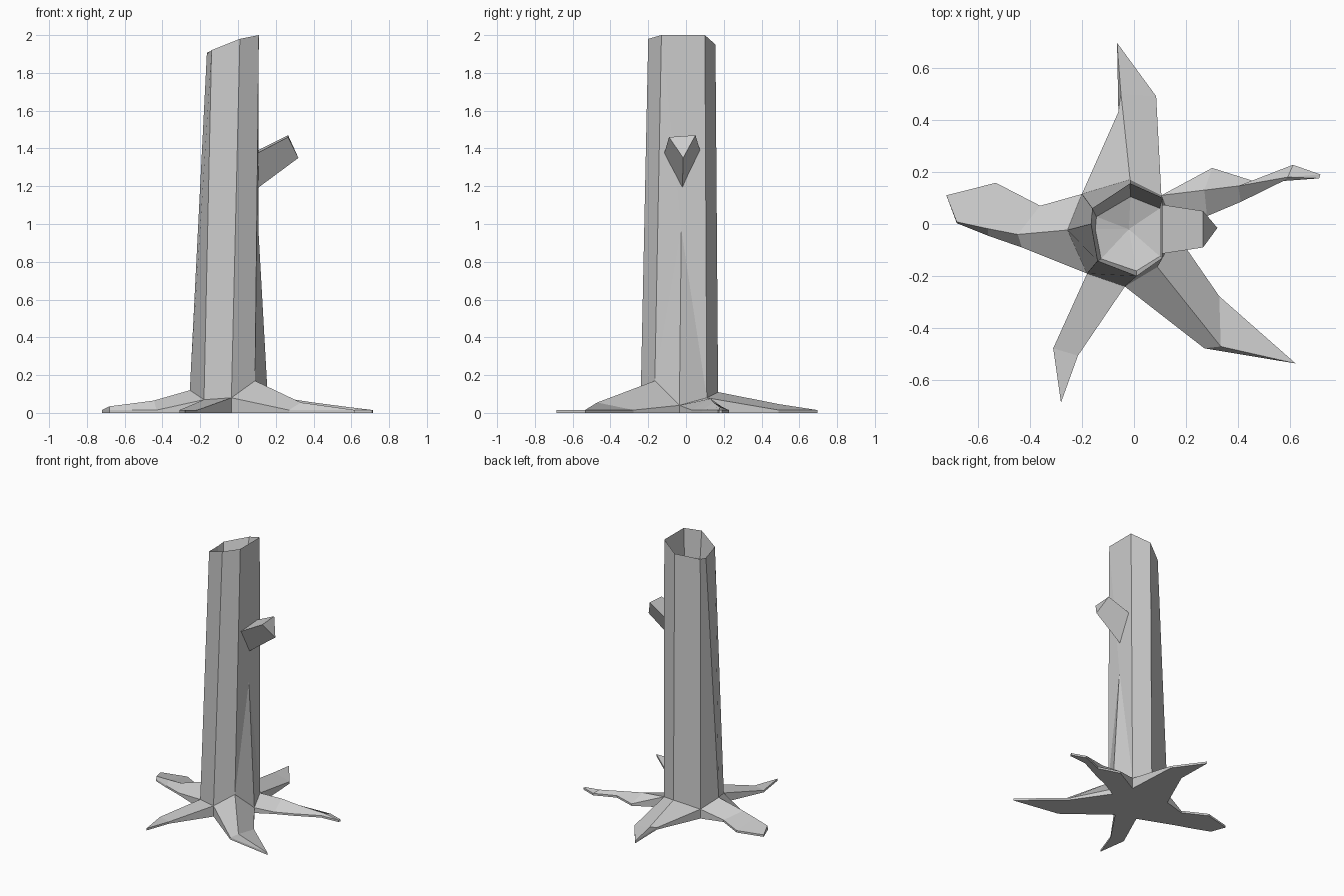
import bpy
import bmesh
from mathutils import Vector

cube = bpy.data.objects.get("Cube")
if cube:
    bpy.data.objects.remove(cube, do_unlink=True)

# One plain bark colour
bark = bpy.data.materials.new("grey_bark")
bark.use_nodes = True
tone = (0.6, 0.6, 0.6, 1.0)
bark.diffuse_color = tone
bark.node_tree.nodes["Principled BSDF"].inputs["Base Color"].default_value = tone


class Part:
    """Collects flat faces by position, sharing vertices and skipping slivers."""

    def __init__(self, name):
        self.name, self.bm, self.verts = name, bmesh.new(), {}

    def vert(self, point):
        key = tuple(round(c, 4) for c in point)
        if key not in self.verts:
            self.verts[key] = self.bm.verts.new(key)
        return self.verts[key]

    def face(self, *points):
        corners = list(dict.fromkeys(self.vert(p) for p in points))
        if len(corners) > 2 and not self.bm.faces.get(corners):
            self.bm.faces.new(corners)

    def strip(self, one, two):
        """Faces between two rails; the shorter one fans from its last point."""
        for i in range(max(len(one), len(two)) - 1):
            a, b = (r[min(i, len(r) - 1)] for r in (one, two))
            c, d = (r[min(i + 1, len(r) - 1)] for r in (two, one))
            self.face(a, b, c, d)

    def finish(self):
        bmesh.ops.recalc_face_normals(self.bm, faces=self.bm.faces)
        mesh = bpy.data.meshes.new(self.name)
        self.bm.to_mesh(mesh)
        self.bm.free()
        mesh.materials.append(bark)
        obj = bpy.data.objects.new(self.name, mesh)
        bpy.context.collection.objects.link(obj)


# Corners where the trunk meets the roots, and the spur on its left side
west = (-0.255, -0.023, 0.12)
southwest = (-0.18, -0.19, 0.07)
south = (-0.035, -0.24, 0.08)
southeast = (0.09, -0.165, 0.17)
spur_foot = (0.16, -0.035, 0.04)
northeast = (0.105, 0.11, 0.08)
north = (-0.015, 0.17, 0.11)
northwest = (-0.2, 0.115, 0.07)
spur_tip = (0.108, -0.025, 0.97)

base = [west, southwest, south, southeast, northeast, north, northwest]
rim = [(-0.165, 0, 1.9), (-0.14, -0.142, 1.92), (0.01, -0.2, 1.98),
       (0.11, -0.13, 2), (0.11, 0.1, 2), (-0.015, 0.156, 1.95),
       (-0.16, 0.06, 1.91)]

# Trunk walls, with the spur rising out of one wall
trunk = Part("trunk")
for i in range(len(base)):
    j = (i + 1) % len(base)
    if base[i] != southeast:
        trunk.face(base[i], base[j], rim[j], rim[i])
        continue
    outline = [base[i], spur_foot, base[j], rim[j], rim[i]]
    for k, point in enumerate(outline):
        trunk.face(point, outline[(k + 1) % len(outline)], spur_tip)

# Hollow at the top of the trunk
hollow = [(x * 0.9, y * 0.8 - 0.02, 1.78) for x, y, z in rim]
trunk.strip(rim + rim[:1], hollow + hollow[:1])
centre = (-0.02, -0.02, 1.74)
for a, b in zip(hollow, hollow[1:] + hollow[:1]):
    trunk.face(a, b, centre)

# Roots: start corner, outer rail, ridge, inner rail, end corner
roots = [
    (northwest, [(-0.36, 0.07), (-0.53, 0.158), (-0.72, 0.11)],
     [west, (-0.446, -0.04, 0.065), (-0.56, -0.018, 0.05), (-0.68, 0.008, 0.035)],
     [(-0.43, -0.09), (-0.56, -0.045), (-0.68, 0.003)], southwest),
    (southwest, [(-0.31, -0.477), (-0.28, -0.685)], [],
     [(-0.215, -0.505), (-0.28, -0.685)], south),
    (south, [(0.27, -0.477), (0.62, -0.535)],
     [southeast, (0.333, -0.47, 0.055)],
     [(0.327, -0.277), (0.62, -0.535)], spur_foot),
    (spur_foot, [(0.28, 0.03), (0.41, 0.085), (0.573, 0.165), (0.71, 0.175)],
     [northeast, (0.27, 0.13, 0.075), (0.4, 0.146, 0.055), (0.59, 0.18, 0.03)],
     [(0.3, 0.215), (0.458, 0.165), (0.61, 0.227), (0.715, 0.19)], northeast),
    (northeast, [(0.085, 0.49), (-0.065, 0.695)],
     [north, (-0.05, 0.5, 0.045)],
     [(-0.06, 0.43), (-0.065, 0.695)], northwest),
]

base_roots = Part("roots")
border = []
for start, outer, ridge, inner, end in roots:
    a = [start] + [(x, y, 0.015) for x, y in outer]
    b = [end] + [(x, y, 0.015) for x, y in inner]
    ridge = ridge or b
    base_roots.strip(a, ridge)
    base_roots.strip(ridge, b)
    base_roots.face(a[-1], b[-1], ridge[-1])
    border += a + b[:0:-1]

# Thin root edges and the flat star underneath
border = list(dict.fromkeys(border))
ground = [(x, y, 0) for x, y, z in border]
base_roots.strip(border + border[:1], ground + ground[:1])
base_roots.face(*ground)

# Broken branch: a three-sided stub
branch = Part("branch_stub")
inside = [(0.035, 0.085, 1.355), (0.035, -0.125, 1.34), (0.05, -0.02, 1.15)]
broken = [(0.265, 0.05, 1.47), (0.265, -0.09, 1.46), (0.32, -0.015, 1.35)]
branch.strip(inside + inside[:1], broken + broken[:1])
branch.face(*broken)
branch.face(*inside)

for part in (trunk, base_roots, branch):
    part.finish()
